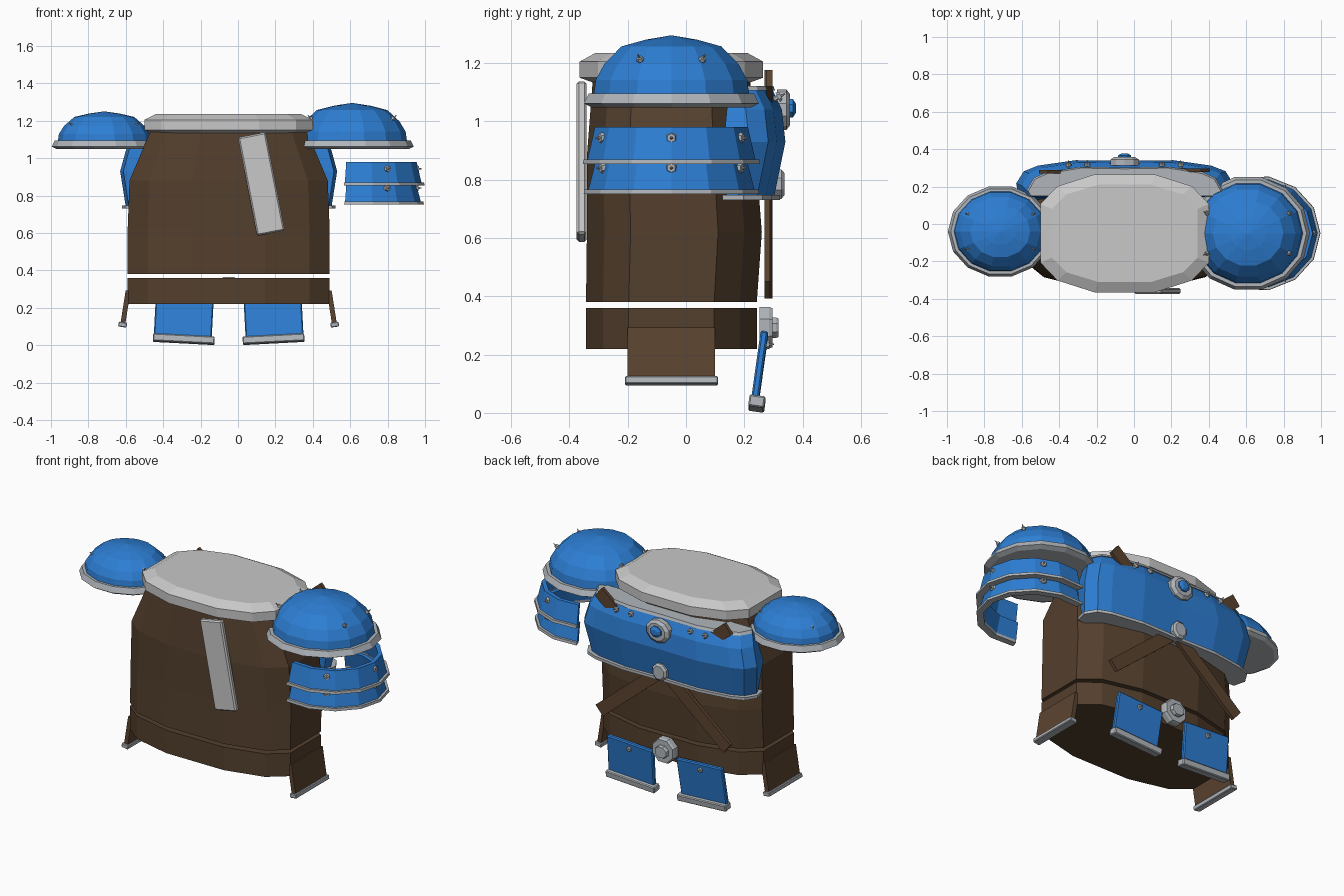
import bpy, bmesh
from math import sin, cos, pi, radians
from mathutils import Vector, Euler

cube = bpy.data.objects.get("Cube")
if cube:
    bpy.data.objects.remove(cube, do_unlink=True)


def material(name, rgb):
    m = bpy.data.materials.new(name)
    m.use_nodes = True
    m.diffuse_color = (*rgb, 1)
    m.node_tree.nodes["Principled BSDF"].inputs["Base Color"].default_value = (*rgb, 1)
    return m


BLUE = material("blue enamel", (0.026, 0.21, 0.66))
STEEL = material("steel trim", (0.44, 0.47, 0.50))
PALE = material("pale grey", (0.58, 0.58, 0.58))
BROWN = material("brown cloth", (0.088, 0.050, 0.026))
LEATHER = material("leather", (0.105, 0.056, 0.029))
CX, CY = -0.05, -0.05  # body axis


def finish(name, bm, mats):
    bmesh.ops.recalc_face_normals(bm, faces=bm.faces)
    me = bpy.data.meshes.new(name)
    bm.to_mesh(me)
    bm.free()
    for m in mats:
        me.materials.append(m)
    ob = bpy.data.objects.new(name, me)
    bpy.context.collection.objects.link(ob)
    return ob


def loft(name, rings, *mats, rule=None):
    """Skin closed rings of equal length and cap both ends."""
    bm = bmesh.new()
    rows = [[bm.verts.new(p) for p in r] for r in rings]
    for a, b in zip(rows, rows[1:]):
        for i in range(len(a)):
            j = (i + 1) % len(a)
            bm.faces.new((a[i], a[j], b[j], b[i]))
    bm.faces.new(rows[0])
    bm.faces.new(rows[-1])
    bmesh.ops.recalc_face_normals(bm, faces=bm.faces)
    if rule:
        for f in bm.faces:
            f.material_index = rule(f)
    return finish(name, bm, mats)


def plate(name, size, loc, mat, rot=(0, 0, 0), bevel=0.0):
    bm = bmesh.new()
    bmesh.ops.create_cube(bm, size=1)
    turn = Euler([radians(a) for a in rot])
    for v in bm.verts:
        v.co = Vector(c * s for c, s in zip(v.co, size))
    if bevel:
        bmesh.ops.bevel(bm, geom=bm.edges[:], offset=bevel, segments=1, affect='EDGES')
    for v in bm.verts:
        v.co = turn.to_matrix() @ v.co + Vector(loc)
    return finish(name, bm, [mat])


def stud(name, loc, direction, r=0.02):
    bm = bmesh.new()
    q = Vector(direction).to_track_quat('Z', 'Y')
    bmesh.ops.create_cone(bm, cap_ends=True, segments=6, radius1=r, radius2=r * 0.75, depth=0.012)
    bmesh.ops.create_cone(bm, cap_ends=True, segments=6, radius1=r * 0.6, radius2=0.002, depth=0.045)
    for v in bm.verts:
        v.co = q @ v.co + Vector(loc)
    return finish(name, bm, [STEEL])


def disc(name, loc, rx, rz, depth, mat, sides=8, taper=0.75):
    """Faceted boss that faces the back."""
    def ring(s, y):
        return [(loc[0] + rx * s * cos(2 * pi * (i + 0.5) / sides), loc[1] + y,
                 loc[2] + rz * s * sin(2 * pi * (i + 0.5) / sides)) for i in range(sides)]
    return loft(name, [ring(1, -depth / 2), ring(1, depth * 0.2), ring(taper, depth / 2)], mat)


# Body: twelve-sided rounded sections
def body_ring(hx, hy, z, dy=0):
    q = [(1, 0.5), (0.8, 0.8), (0.36, 1)]
    pts = q + [(-x, y) for x, y in q[::-1]]
    pts += [(-x, -y) for x, y in pts]
    return [(CX + hx * x, CY + dy + hy * y, z) for x, y in pts]


loft("torso", [body_ring(0.54, 0.293, 0.38), body_ring(0.54, 0.30, 0.62, 0.01),
               body_ring(0.53, 0.29, 0.88), body_ring(0.42, 0.27, 1.14)], BROWN)
loft("belt", [body_ring(0.54, 0.293, 0.22), body_ring(0.54, 0.293, 0.36)], BROWN)
loft("collar", [body_ring(0.38, 0.26, 1.13), body_ring(0.45, 0.315, 1.15),
                body_ring(0.45, 0.315, 1.205), body_ring(0.39, 0.26, 1.235)], PALE)

# Slanted strip on the front
plate("front_strip", (0.15, 0.034, 0.535), (0.125, -0.358, 0.862), PALE, (0, -11, 0), 0.008)


# Shoulder domes with rims and studs
def shoulder(side, x, y, rx, ry, rise, stud_x, stud_y, stud_z):
    def ring(s, z):
        return [(x + rx * s * cos(pi * i / 7), y + ry * s * sin(pi * i / 7), z) for i in range(14)]
    loft(side + "_shoulder_dome", [ring(1, 1.08), ring(0.97, 1.085 + rise * 0.27),
                                   ring(0.86, 1.085 + rise * 0.53), ring(0.64, 1.085 + rise * 0.82),
                                   ring(0.33, 1.085 + rise * 0.93), ring(0.01, 1.085 + rise)], BLUE)
    loft(side + "_shoulder_rim", [ring(1.02, 1.048), ring(1.12, 1.062),
                                  ring(1.06, 1.095), ring(0.98, 1.095)], STEEL)
    for sx in (-1, 1):
        for sy in (-1, 1):
            stud(side + "_shoulder_stud", (x + sx * stud_x, y + sy * stud_y, stud_z),
                 (sx, sy * 0.5, 1), 0.014)


shoulder("left", 0.61, -0.05, 0.295, 0.275, 0.21, 0.222, 0.108, 1.215)
shoulder("right", -0.715, -0.04, 0.25, 0.22, 0.165, 0.172, 0.09, 1.175)


# Curved plates on the left upper arm
def arm_band(name, z0, z1, r0, r1, thick, mat):
    rings = []
    for i in range(9):
        a = radians(-106 + 212 * i / 8)
        rings.append([(0.66 + (r + 0.028) * cos(a), CY + r * sin(a), z) for r, z in
                      ((r0, z0), (r1, z1), (r1 - thick, z1), (r0 - thick, z0))])
    loft(name, rings, mat)


for part, z0, z1, r0 in (("upper", 0.86, 0.98, 0.295), ("lower", 0.757, 0.865, 0.292)):
    arm_band(part + "_arm_plate", z0, z1, r0, r0 - 0.028, 0.025, BLUE)
    arm_band(part + "_arm_trim", z0 - 0.006, z0 + 0.01, r0 + 0.014, r0 + 0.012, 0.04, STEEL)
    for a in (-62, 0, 62):
        d = Vector((cos(radians(a)), sin(radians(a)), 0))
        r = r0 - 0.022
        stud(part + "_arm_stud", (0.66 + (r + 0.028) * d.x, CY + r * d.y, z0 + 0.083), d)


# Back breastplate: wrapped shell, steel on its top face
def chest_ring(hw, yo, yi, z):
    half = [(0, yo), (0.45, yo + 0.004), (0.80, yo - 0.025), (0.93, yo - 0.055), (1, yo - 0.12), (0.97, yi)]
    pts = half + [(-x, y) for x, y in half[:0:-1]]
    return [(CX + hw * x, y, z) for x, y in pts]


loft("breastplate", [chest_ring(0.55, 0.298, 0.14, 0.74), chest_ring(0.58, 0.337, 0.13, 0.93),
                     chest_ring(0.55, 0.325, 0.14, 1.04), chest_ring(0.515, 0.29, 0.15, 1.115)],
     BLUE, STEEL, rule=lambda f: int(f.normal.z > 0.9))
loft("breastplate_bottom_trim", [chest_ring(0.57, 0.318, 0.125, 0.73),
                                 chest_ring(0.57, 0.318, 0.125, 0.747)], STEEL)
loft("breastplate_top_trim", [chest_ring(0.523, 0.302, 0.15, 1.106),
                              chest_ring(0.515, 0.295, 0.15, 1.122)], STEEL)
for sx in (-0.3, -0.2, 0.2, 0.3):
    stud("breastplate_stud", (CX + sx, 0.32, 1.085), (0, 1, 0.5), 0.018)

# Medallion, gem and lower boss
disc("medallion", (CX, 0.335, 1.04), 0.08, 0.07, 0.045, STEEL, 10)
disc("medallion_gem", (CX, 0.36, 1.045), 0.038, 0.034, 0.034, BLUE, 8, 0.5)
disc("lower_boss", (CX, 0.32, 0.785), 0.05, 0.055, 0.035, STEEL)

# Crossed straps on the back
for s, name in ((1, "left_strap"), (-1, "right_strap")):
    plate(name, (0.075, 0.02, 1.13), (CX, 0.283 + 0.004 * s, 0.785), LEATHER, (0, s * 50, 0))

# Belt buckle
disc("buckle", (CX, 0.275, 0.292), 0.078, 0.078, 0.045, STEEL, 8, 0.92)
disc("buckle_centre", (CX, 0.303, 0.292), 0.045, 0.038, 0.03, STEEL, 8, 0.9)

# Hanging back flaps and hip panels, mirrored about the body axis
for s, side in ((1, "left"), (-1, "right")):
    x = CX + s * 0.24
    plate(side + "_back_flap", (0.31, 0.026, 0.25), (x, 0.252, 0.15), BLUE, (-8, s * -3, 0), 0.006)
    plate(side + "_back_flap_trim", (0.33, 0.055, 0.04), (x, 0.243, 0.032), STEEL, (-8, s * -3, 0), 0.005)
    stud(side + "_back_flap_stud", (x, 0.28, 0.235), (0, 1, 0), 0.018)
    plate(side + "_hip_panel", (0.026, 0.30, 0.185), (CX + s * 0.552, CY, 0.2), LEATHER, (0, s * -9, 0))
    plate(side + "_hip_trim", (0.045, 0.32, 0.026), (CX + s * 0.567, CY, 0.11), STEEL, (0, s * -9, 0), 0.004)
